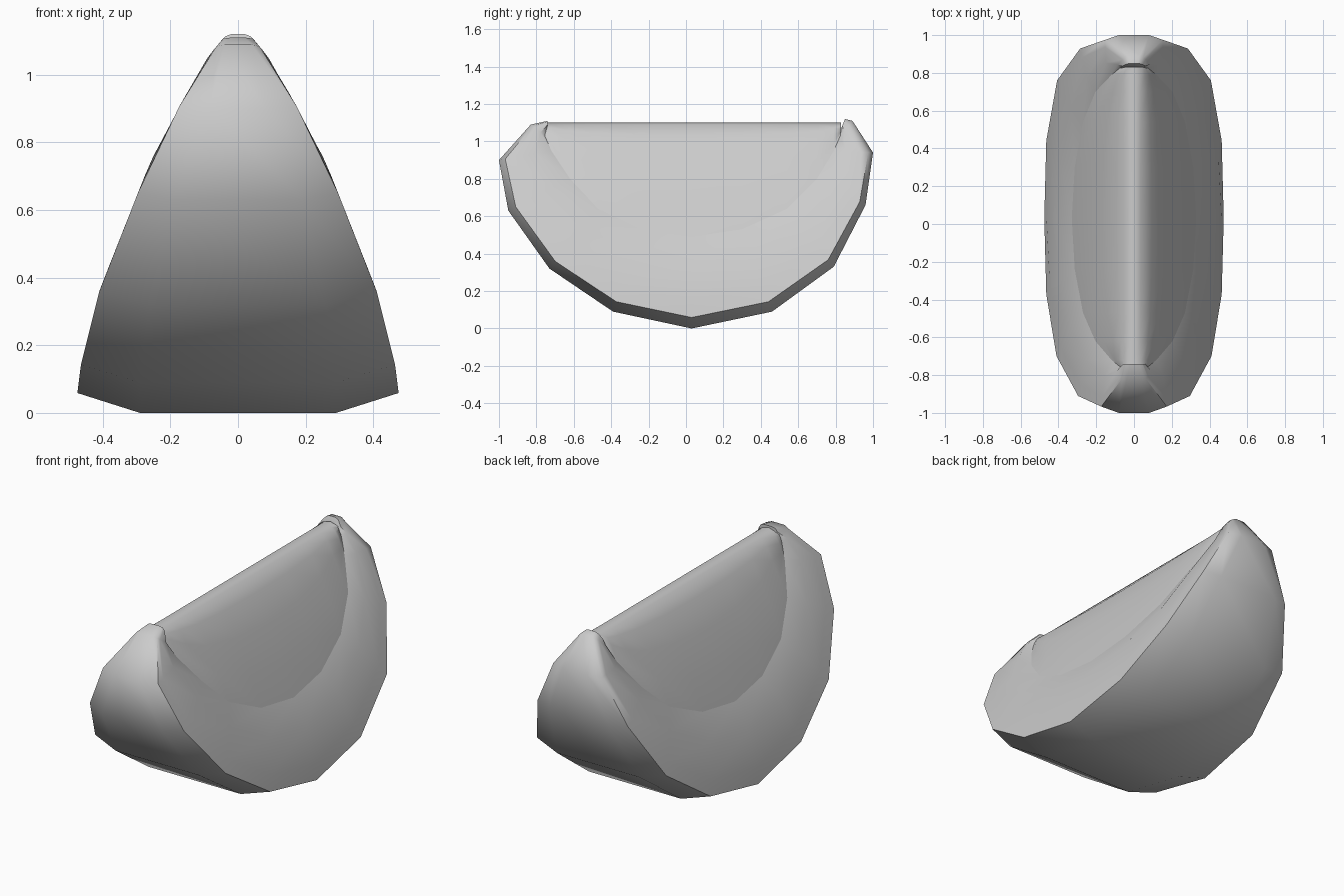
import bpy
import bmesh
import math
from mathutils import Vector

old = bpy.data.objects.get("Cube")
if old:
    bpy.data.objects.remove(old)

grey = bpy.data.materials.new("plain grey")
grey.use_nodes = True
COLOUR = (0.6, 0.6, 0.6, 1)
grey.diffuse_color = COLOUR
grey.node_tree.nodes["Principled BSDF"].inputs["Base Color"].default_value = COLOUR

# Half width of the wedge at each height
WEDGE = [(0, 0.475), (0.06, 0.475), (0.14, 0.465), (0.36, 0.41), (0.54, 0.34),
         (0.79, 0.24), (1.0, 0.12), (1.04, 0.1), (1.1, 0.05), (1.12, 0.03)]


def width(z):
    for (z0, w0), (z1, w1) in zip(WEDGE, WEDGE[1:]):
        if z <= z1:
            return w0 + (w1 - w0) * (z - z0) / (z1 - z0)
    return WEDGE[-1][1]


# Stations around the slice: skin (y, z), half width of skin flat, flesh border (y, z)
STATIONS = [
    ((-0.74, 1.11), 0.02, (-0.74, 1.08)),
    ((-0.83, 1.09), 0.04, (-0.755, 1.03)),
    ((-1.0, 0.90), 0.08, (-0.72, 0.95)),
    ((-0.95, 0.63), 0.19, (-0.62, 0.80)),
    ((-0.73, 0.32), 0.26, (-0.47, 0.64)),
    ((-0.39, 0.09), 0.29, (-0.24, 0.53)),
    ((0.03, 0.0), 0.29, (0.03, 0.49)),
    ((0.46, 0.09), 0.29, (0.30, 0.53)),
    ((0.79, 0.33), 0.26, (0.54, 0.64)),
    ((0.96, 0.66), 0.19, (0.70, 0.80)),
    ((1.0, 0.94), 0.08, (0.79, 0.95)),
    ((0.89, 1.11), 0.03, (0.825, 1.03)),
    ((0.85, 1.12), 0.02, (0.83, 1.07)),
]


def mirrored(half):
    """Half section from centre outwards becomes a full section."""
    left = [(-x, y, z) for x, y, z in reversed(half) if x > 0]
    return left + half


def loft(name, sections):
    bm = bmesh.new()
    rows = [[bm.verts.new(p) for p in s] for s in sections]
    for a, b in zip(rows, rows[1:]):
        for i in range(len(a) - 1):
            bm.faces.new((a[i], a[i + 1], b[i + 1], b[i]))
    bm.faces.new(rows[0])
    bm.faces.new(rows[-1])
    bmesh.ops.recalc_face_normals(bm, faces=bm.faces)
    # Turn the open shell outwards using its lowest or highest face
    probe = max(bm.faces, key=lambda f: abs(f.normal.z) * f.calc_area())
    outward = probe.calc_center_median() - Vector((0, 0, 0.6))
    if probe.normal.dot(outward) < 0:
        bmesh.ops.reverse_faces(bm, faces=bm.faces)
    mesh = bpy.data.meshes.new(name)
    bm.to_mesh(mesh)
    bm.free()
    mesh.materials.append(grey)
    ob = bpy.data.objects.new(name, mesh)
    bpy.context.collection.objects.link(ob)
    bpy.ops.object.select_all(action='DESELECT')
    ob.select_set(True)
    bpy.context.view_layer.objects.active = ob
    bpy.ops.object.shade_smooth_by_angle(angle=math.radians(52))


# Rind: flat skin, bevelled edge, rounded rim dipping to the flesh
rind = []
for skin, flat, border in STATIONS:
    s, b = Vector(skin), Vector(border)
    half = [(flat, s.x, s.y)]
    for t, inset in ((0.12, 0), (0.3, 0), (0.7, 0.002), (1, 0.03)):
        p = s.lerp(b, t)
        half.append((max(width(p.y) - inset, 0.02), p.x, p.y))
    rind.append(mirrored(half))
loft("rind", rind)

# Flesh: recessed wedge sides meeting in a rounded top ridge
flesh = []
for _, _, (y, z) in STATIONS:
    half = [(0, y, 1.1), (0.035, y, 1.09)]
    for t in (0.1, 0.35, 0.7, 1):
        h = 1.085 + (z - 1.085) * t
        half.append((max(width(h) - 0.012 - 0.018 * t, 0.036), y, h))
    flesh.append(mirrored(half))
loft("flesh", flesh)
